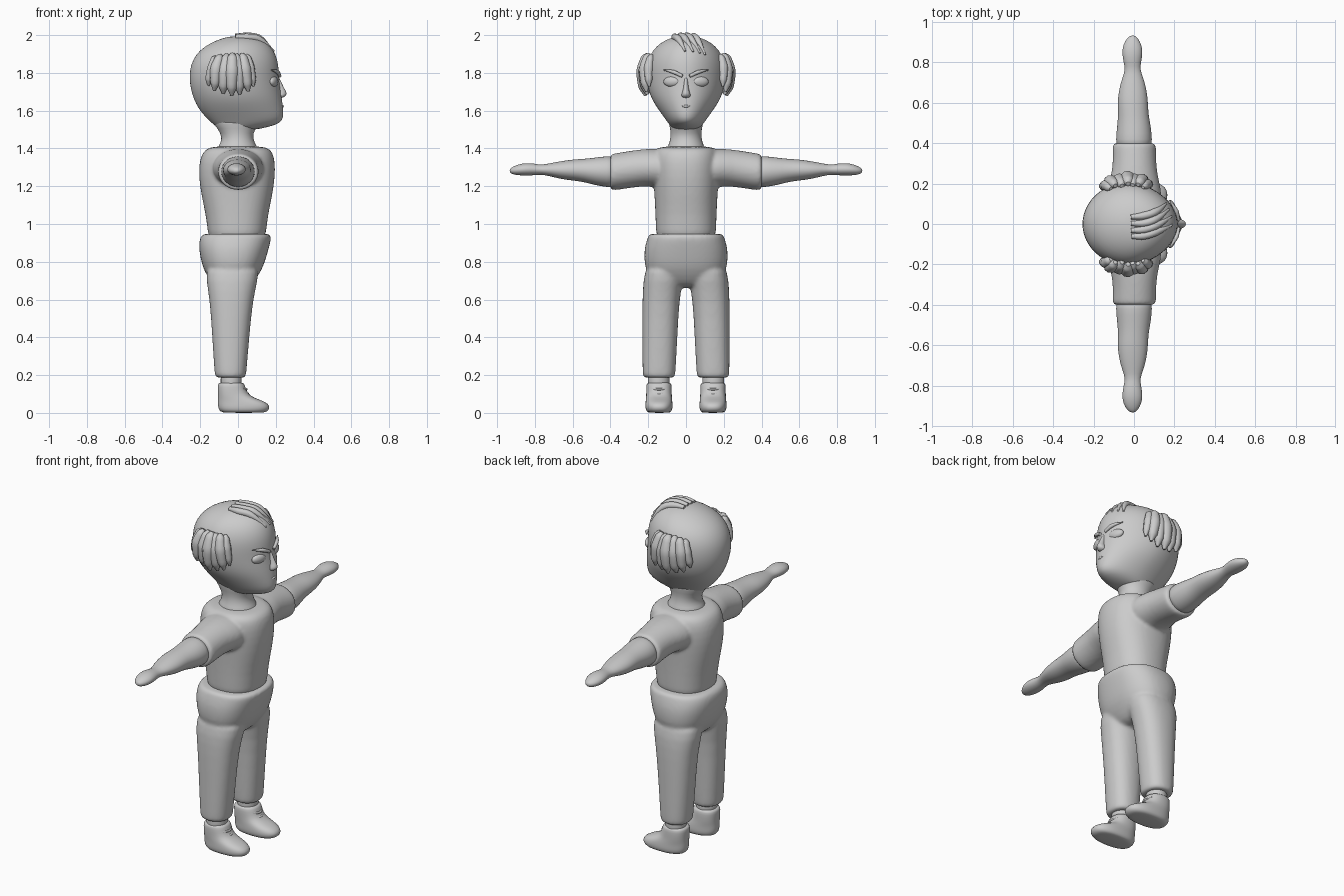
import bpy, bmesh, math
from mathutils import Vector


def finish(ob, name, angle=60):
    """Apply modifiers, rename and smooth-shade."""
    bpy.ops.object.select_all(action='DESELECT')
    ob.select_set(True)
    bpy.context.view_layer.objects.active = ob
    bpy.ops.object.convert(target='MESH')
    ob.name = name
    bpy.ops.object.shade_smooth_by_angle(angle=math.radians(angle))
    return ob


def mirror(ob):
    m = ob.modifiers.new("mirror", 'MIRROR')
    m.use_axis = (False, True, False)
    m.use_clip = False


def loft(name, rings, axis='z', power=2.0, n=24, mirrored=False, taper=0.0):
    """Rings are (position, a0, a1, b0, b1); a is x, b is y (or z when the axis is y)."""
    bm = bmesh.new()
    loops = []
    for t, a0, a1, b0, b1 in rings:
        loop = []
        for i in range(n):
            c, s = math.cos(2 * math.pi * i / n), math.sin(2 * math.pi * i / n)
            u = math.copysign(abs(c) ** (2 / power), c)
            v = math.copysign(abs(s) ** (2 / power), s)
            k = taper * max(0, u)
            a = (a0 + a1) / 2 + u * (a1 - a0) / 2
            b = (b0 + b1) / 2 + v * (b1 - b0) / 2 * (1 - k)
            loop.append(bm.verts.new((a, b, t) if axis == 'z' else (a, t, b)))
        loops.append(loop)
    for p, q in zip(loops, loops[1:]):
        for i in range(n):
            bm.faces.new((p[i], p[(i + 1) % n], q[(i + 1) % n], q[i]))
    bm.faces.new(loops[0])
    bm.faces.new(loops[-1])
    bmesh.ops.recalc_face_normals(bm, faces=bm.faces)
    me = bpy.data.meshes.new(name)
    bm.to_mesh(me)
    bm.free()
    ob = bpy.data.objects.new(name, me)
    bpy.context.collection.objects.link(ob)
    ob.modifiers.new("round", 'SUBSURF').levels = 1
    if mirrored:
        mirror(ob)
    return finish(ob, name)


def blend(name, obs, smooth):
    """Fuse overlapping parts into one soft skin."""
    bpy.ops.object.select_all(action='DESELECT')
    for o in obs:
        o.select_set(True)
    bpy.context.view_layer.objects.active = obs[0]
    bpy.ops.object.join()
    ob = obs[0]
    r = ob.modifiers.new("remesh", 'REMESH')
    r.mode, r.voxel_size = 'VOXEL', 0.009
    s = ob.modifiers.new("smooth", 'SMOOTH')
    s.factor, s.iterations = 0.5, smooth
    return finish(ob, name)


def tube(name, pts, radii, depth, mirrored=False):
    """Tapered round strand through the points."""
    cu = bpy.data.curves.new(name, 'CURVE')
    cu.dimensions, cu.bevel_depth, cu.bevel_resolution = '3D', depth, 3
    cu.use_fill_caps, cu.resolution_u = True, 5
    sp = cu.splines.new('BEZIER')
    sp.bezier_points.add(len(pts) - 1)
    for b, p, r in zip(sp.bezier_points, pts, radii):
        b.co, b.radius = p, r
        b.handle_left_type = b.handle_right_type = 'AUTO'
    ob = bpy.data.objects.new(name, cu)
    bpy.context.collection.objects.link(ob)
    ob = finish(ob, name)
    if mirrored:
        mirror(ob)
        ob = finish(ob, name)
    return ob


def sym(rows):
    return [(t, a, b, -w, w) for t, a, b, w in rows]


# Shirt: torso and sleeves
torso = loft("torso", sym([(.91, -.155, .14, .155), (.95, -.16, .15, .16), (1.05, -.172, .16, .163),
                           (1.15, -.195, .183, .168), (1.25, -.21, .198, .175), (1.33, -.207, .198, .178),
                           (1.38, -.188, .185, .17), (1.405, -.16, .16, .15), (1.412, -.1, .1, .1)]), power=2.3)
sleeve = loft("sleeve", [(.05, -.15, .15, 1.17, 1.4), (.18, -.135, .135, 1.2, 1.4), (.25, -.11, .115, 1.197, 1.395),
                         (.33, -.105, .11, 1.185, 1.382), (.38, -.108, .11, 1.177, 1.374),
                         (.398, -.105, .108, 1.18, 1.37), (.402, -.09, .09, 1.195, 1.355)],
              axis='y', mirrored=True)
blend("shirt", [torso, sleeve], 7)

# Trousers: hips and legs
hips = loft("hips", sym([(.66, -.1, .05, .1), (.70, -.15, .09, .18), (.76, -.185, .13, .217), (.82, -.2, .15, .224),
                         (.88, -.21, .167, .221), (.925, -.205, .178, .205), (.945, -.19, .175, .2),
                         (.95, -.17, .15, .18)]), power=2.4)
leg = loft("leg", [(.185, -.105, .03, .07, .215), (.19, -.122, .042, .058, .228), (.21, -.125, .045, .055, .231),
                   (.4, -.137, .06, .045, .231), (.6, -.15, .08, .035, .232), (.7, -.17, .105, .015, .227),
                   (.8, -.17, .12, .01, .21)], power=2.3, mirrored=True)
blend("trousers", [hips, leg], 10)

# Arms and hands
loft("arm", [(.36, -.09, .09, 1.19, 1.36), (.42, -.09, .09, 1.195, 1.36), (.48, -.085, .085, 1.205, 1.352),
             (.54, -.078, .072, 1.222, 1.345), (.6, -.082, .07, 1.23, 1.342), (.66, -.076, .064, 1.237, 1.333),
             (.72, -.06, .048, 1.253, 1.322), (.765, -.042, .03, 1.262, 1.312), (.8, -.052, .035, 1.258, 1.32),
             (.85, -.06, .044, 1.256, 1.324), (.89, -.053, .037, 1.258, 1.315), (.92, -.036, .02, 1.263, 1.302),
             (.934, -.015, .003, 1.275, 1.29)], axis='y', mirrored=True)

# Ankles, shoes and laces
loft("ankle", [(z, -.092, .02, .087, .203) for z in (.12, .15, .18, .22)], mirrored=True)
loft("shoe", [(0, -.07, .13, .09, .19), (.006, -.095, .155, .077, .209), (.025, -.106, .17, .07, .216),
              (.05, -.108, .163, .071, .215), (.07, -.107, .115, .073, .213), (.09, -.107, .062, .075, .211),
              (.12, -.108, .044, .075, .211), (.152, -.108, .035, .076, .21), (.16, -.1, .027, .083, .203),
              (.161, -.06, .0, .11, .17)], power=2.4, mirrored=True)
for z, x in ((.085, .067), (.105, .048), (.128, .04)):
    tube("lace", [(x - .014, .103, z), (x + .004, .143, z - .003), (x - .014, .183, z)], (1, 1, 1), .006, True)

# Neck and head
loft("neck", sym([(1.38, -.12, .12, .11), (1.41, -.105, .1, .098), (1.44, -.087, .084, .085),
                  (1.48, -.09, .078, .08), (1.53, -.13, .11, .09), (1.57, -.15, .13, .1)]))
head = loft("head", sym([(1.495, -.085, .075, .06), (1.515, -.115, .17, .078), (1.535, -.14, .225, .096),
                         (1.565, -.172, .243, .117), (1.61, -.21, .24, .15), (1.66, -.235, .234, .183),
                         (1.71, -.25, .226, .2), (1.76, -.258, .218, .209), (1.82, -.256, .217, .21),
                         (1.87, -.24, .21, .202), (1.92, -.205, .19, .178), (1.96, -.145, .155, .135),
                         (1.985, -.08, .11, .085), (1.995, -.03, .05, .03)]), taper=.12, n=32)


def hug(p, lift):
    _, loc, nor, _ = head.closest_point_on_mesh(Vector(p))
    return loc + nor * lift


# Nose and lips
loft("nose", sym([(1.667, .2, .236, .012), (1.674, .2, .25, .026), (1.69, .2, .262, .024), (1.71, .2, .25, .015),
                  (1.75, .19, .23, .011), (1.785, .19, .215, .01)]), n=12)
tube("lips", [hug((.3, y, 1.63), -.002) for y in (-.04, 0, .04)], (.3, 1, .3), .008)

# Eyes and brows
eye = hug((.23, .1, 1.757), -.006)
bpy.ops.mesh.primitive_uv_sphere_add(segments=24, ring_count=14)
ob = bpy.context.object
for v in ob.data.vertices:
    v.co = Vector((v.co.x * .02 - v.co.y * .012, v.co.y * .043, v.co.z * .027)) + eye
mirror(ob)
finish(ob, "eye")
tube("brow", [hug((.26, .022, 1.785), .006), hug((.24, .08, 1.806), .008), hug((.22, .155, 1.817), .01)],
     (.8, 1, .25), .011, True)

# Side hair locks: x at root, x at tip, tip height, thickness
LOCKS = [(-.15, -.2, 1.72, .029), (-.115, -.15, 1.69, .034), (-.075, -.09, 1.67, .037), (-.03, -.035, 1.665, .038),
         (.0, .015, 1.67, .035), (.035, .07, 1.69, .034), (.07, .11, 1.72, .026)]
for i, (x0, x1, z, d) in enumerate(LOCKS):
    lift = .014 if i % 2 else .006
    pts = [hug((x0 + (x1 - x0) * f, .26, 1.93 + (z - 1.93) * f), lift + .012 * f) for f in (0, .12, .45, .8, 1)]
    tube("hair_lock", pts, (.3, .75, 1, .75, .2), d, True)

# Fringe strands swept across the forehead
for i in range(4):
    y = -.09 + i * .047
    path = [(-.02, y, 2.1), (.06, y + .004, 2.1), (.13, y + .03, 2.05), (.2, y + .085, 1.92)]
    tube("fringe", [hug(p, .003) for p in path], (.6, 1, 1, .25), .019)
